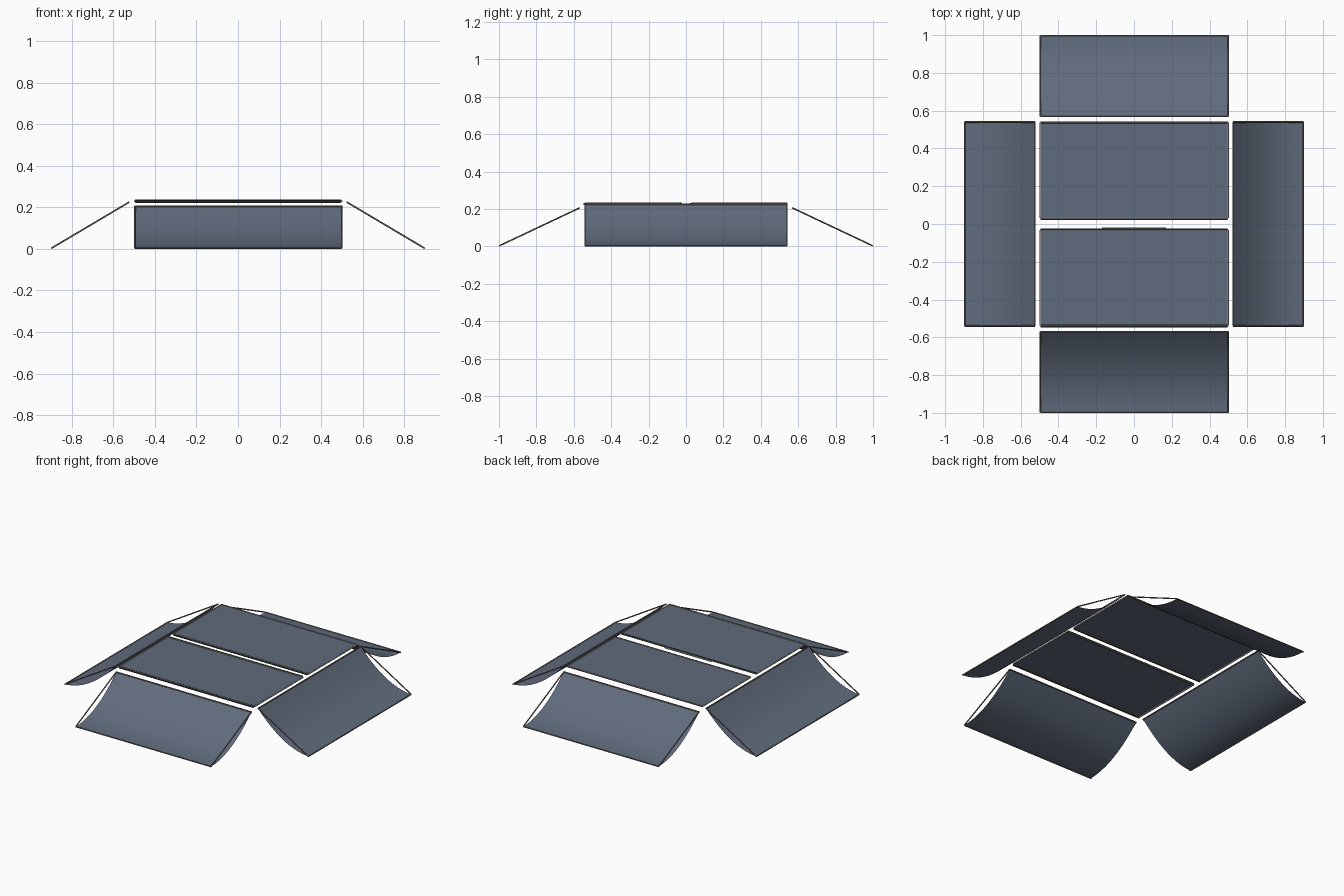
import bpy, bmesh
from mathutils import Vector

if "Cube" in bpy.data.objects:
    bpy.data.objects.remove(bpy.data.objects["Cube"])


def material(name, rgb):
    m = bpy.data.materials.new(name)
    m.diffuse_color = (*rgb, 1)
    m.use_nodes = True
    m.node_tree.nodes["Principled BSDF"].inputs["Base Color"].default_value = m.diffuse_color
    return m


CLOTH = material("slate cloth", (0.117, 0.147, 0.2))
ROD = material("warm grey rod", (0.17, 0.16, 0.155))
STEEL = material("light grey metal", (0.3, 0.3, 0.3))
BLACK = material("black rod", (0.025, 0.03, 0.028))
GREEN = material("green trim", (0.06, 0.15, 0.06))
R = 0.004


def finish(name, bm, mat):
    bmesh.ops.recalc_face_normals(bm, faces=bm.faces)
    me = bpy.data.meshes.new(name)
    bm.to_mesh(me)
    bm.free()
    me.materials.append(mat)
    ob = bpy.data.objects.new(name, me)
    bpy.context.collection.objects.link(ob)
    return ob


def rod(name, a, b, mat=ROD, r=R):
    a, b = Vector(a), Vector(b)
    d = b - a
    bm = bmesh.new()
    bmesh.ops.create_cone(bm, cap_ends=True, segments=8, radius1=r, radius2=r, depth=d.length)
    q = d.to_track_quat('Z', 'Y').to_matrix().to_4x4()
    q.translation = (a + b) / 2
    bm.transform(q)
    for f in bm.faces:
        f.smooth = len(f.verts) == 4
    return finish(name, bm, mat)


def sheet(name, a, b, c, d, sag, steps):
    """Cloth from edge a-b to edge c-d, hanging below the straight line."""
    a, b, c, d = map(Vector, (a, b, c, d))
    bm = bmesh.new()
    rows = []
    for i in range(steps + 1):
        t = i / steps
        drop = Vector((0, 0, -4 * sag * t * (1 - t)))
        rows.append((bm.verts.new(a.lerp(c, t) + drop), bm.verts.new(b.lerp(d, t) + drop)))
    for p, q in zip(rows, rows[1:]):
        bm.faces.new((p[0], p[1], q[1], q[0])).smooth = True
    ob = finish(name, bm, CLOTH)
    if ob.data.polygons[0].normal.z < 0:
        ob.data.flip_normals()


def frame(name, a, b, c, d, long_mat=ROD, end_mat=ROD, r=R):
    rod(name + "_upper_rod", a, b, long_mat, r)
    rod(name + "_lower_rod", c, d, long_mat, r)
    rod(name + "_end_rod_1", a, c, end_mat, r)
    rod(name + "_end_rod_2", b, d, end_mat, r)


for s, side in ((-1, "front"), (1, "back")):
    # sagging end awning
    q = [(-.496, s * .57, .205), (.499, s * .57, .205),
         (-.496, s * .996, R), (.499, s * .996, R)]
    sheet(side + "_awning_cloth", *q, .05, 16)
    frame(side + "_awning", *q)
    # flat roof panel
    q = [(-.496, s * .031, .229), (.498, s * .031, .229),
         (-.496, s * .537, .229), (.498, s * .537, .229)]
    sheet(side + "_roof_cloth", *[(x, y, .231) for x, y, z in q], 0, 1)
    frame(side + "_roof", *q, ROD, STEEL, .005)
    # dark hem facing the front, just under the cloth
    y = s * .2845 - .2585
    rod(side + "_roof_hem", (-.494, y, .226), (.494, y, .226), BLACK, .006)

for s, side in ((-1, "left"), (1, "right")):
    # sagging side awning
    q = [(s * .525, -.54, .224), (s * .525, .54, .224),
         (s * .896, -.54, R), (s * .896, .54, R)]
    sheet(side + "_awning_cloth", *q, .05, 16)
    frame(side + "_awning", *q)

# trim and handle on the middle edge
rod("ridge_trim", (-.495, -.028, .235), (.495, -.028, .235), GREEN, .003)
rod("ridge_handle", (-.17, -.023, .227), (.17, -.023, .227), STEEL, .004)
